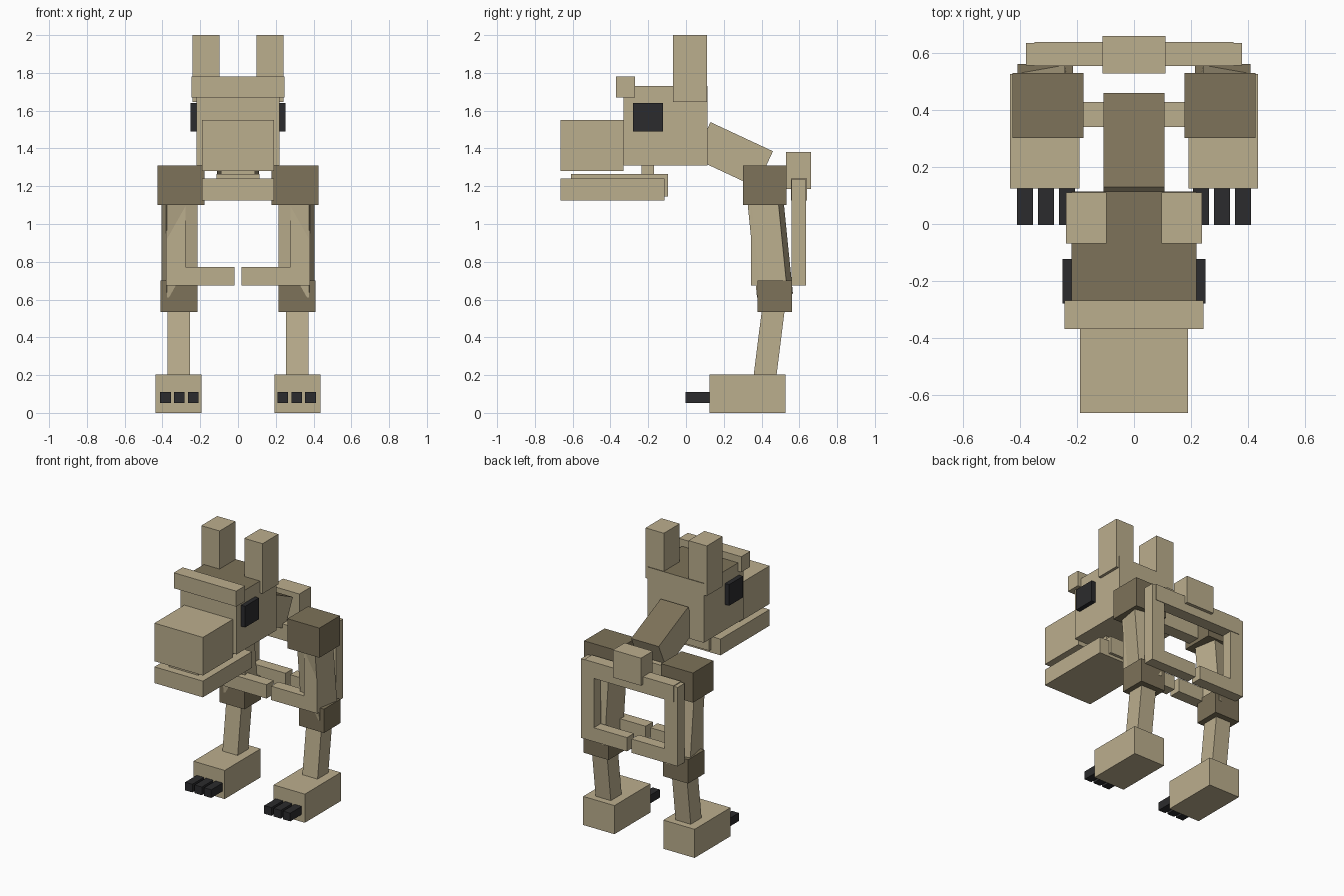
import bpy
import bmesh
from mathutils import Matrix, Vector

old = bpy.data.objects.get("Cube")
if old:
    bpy.data.objects.remove(old, do_unlink=True)


def material(name, rgb):
    m = bpy.data.materials.new(name)
    m.use_nodes = True
    m.diffuse_color = (*rgb, 1)
    m.node_tree.nodes["Principled BSDF"].inputs["Base Color"].default_value = (*rgb, 1)
    return m


TAN = material("tan", (0.50, 0.425, 0.27))
BROWN = material("dark brown", (0.205, 0.168, 0.10))
BLACK = material("black", (0.024, 0.024, 0.026))


def box(name, mat, x, y, z, tilt=0, twist=0, top=None):
    """Box from axis ranges, twisted about z and then tilted about x."""
    size = Vector((x[1] - x[0], y[1] - y[0], z[1] - z[0]))
    centre = Vector((x[0] + x[1], y[0] + y[1], z[0] + z[1])) / 2
    bm = bmesh.new()
    bmesh.ops.create_cube(bm, size=1, matrix=Matrix.Diagonal((*size, 1)))
    bm.normal_update()
    if top:
        for f in bm.faces:
            f.material_index = int(f.normal.z > 0.9)
    mesh = bpy.data.meshes.new(name)
    bm.transform(Matrix.Translation(centre) @ Matrix.Rotation(tilt, 4, "X")
                 @ Matrix.Rotation(twist, 4, "Z"))
    bm.to_mesh(mesh)
    bm.free()
    mesh.materials.append(mat)
    if top:
        mesh.materials.append(top)
    obj = bpy.data.objects.new(name, mesh)
    bpy.context.collection.objects.link(obj)
    return obj


def pair(name, mat, x, y, z, tilt=0, twist=0):
    """The same box on the left (+x) and mirrored on the right."""
    box("left_" + name, mat, x, y, z, tilt, twist)
    box("right_" + name, mat, (-x[1], -x[0]), y, z, tilt, -twist)


def centred(name, mat, half, y, z, tilt=0, top=None):
    box(name, mat, (-half, half), y, z, tilt, 0, top)


# Head and muzzle
centred("head", TAN, 0.22, (-0.33, 0.115), (1.31, 1.73), top=BROWN)
centred("brow", TAN, 0.245, (-0.37, -0.27), (1.67, 1.78))
centred("snout", TAN, 0.19, (-0.665, -0.33), (1.28, 1.55))
centred("lower_jaw", TAN, 0.19, (-0.665, -0.115), (1.125, 1.24))
centred("mouth_floor", TAN, 0.115, (-0.61, -0.095), (1.145, 1.265))
centred("jaw_hinge", TAN, 0.09, (-0.235, -0.17), (1.23, 1.32))
pair("ear", TAN, (0.097, 0.24), (-0.068, 0.11), (1.645, 2.0))
pair("eye", BLACK, (0.21, 0.252), (-0.28, -0.123), (1.49, 1.64))

# Neck sloping down to the back
centred("neck", TAN, 0.108, (0.068, 0.433), (1.262, 1.472), tilt=-0.436, top=BROWN)

# Two open rib hoops and the tail stub
for name, y in (("front", (0.342, 0.43)), ("rear", (0.555, 0.64))):
    centred(name + "_spine_bar", TAN, 0.35, y, (1.125, 1.24))
    inner = (y[0] + 0.003, y[1] - 0.004)
    pair(name + "_rib_side", TAN, (0.278, 0.38), inner, (0.675, 1.235))
    pair(name + "_rib_end", TAN, (0.018, 0.3), inner, (0.675, 0.773))
centred("tail_stub", TAN, 0.11, (0.53, 0.662), (1.185, 1.38))

# Legs
pair("hip", BROWN, (0.177, 0.427), (0.302, 0.532), (1.1, 1.31))
pair("thigh", TAN, (0.228, 0.392), (0.362, 0.527), (0.62, 1.15), tilt=0.1, twist=-0.175)
pair("knee", BROWN, (0.214, 0.41), (0.378, 0.562), (0.533, 0.702))
pair("shin", TAN, (0.254, 0.373), (0.382, 0.502), (0.15, 0.62), tilt=-0.125)
pair("foot", TAN, (0.192, 0.437), (0.125, 0.528), (0, 0.203))
for i in range(3):
    x = 0.208 + i * 0.074
    pair(f"claw_{i + 1}", BLACK, (x, x + 0.056), (-0.003, 0.14), (0.052, 0.11))
